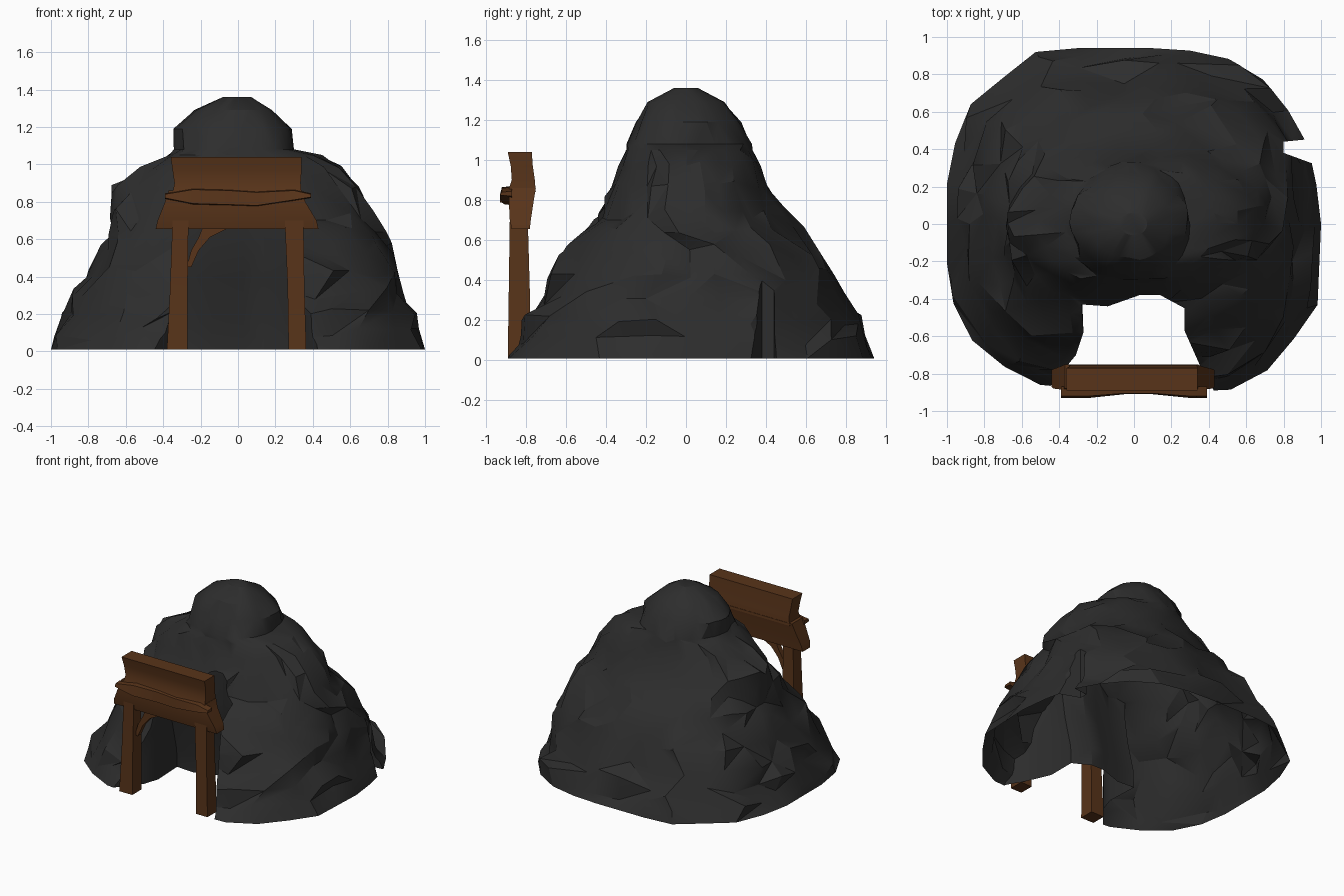
import bpy, bmesh, math, random

if "Cube" in bpy.data.objects:
    bpy.data.objects.remove(bpy.data.objects["Cube"])

random.seed(11)


def material(name, rgb):
    m = bpy.data.materials.new(name)
    m.diffuse_color = (*rgb, 1)
    m.use_nodes = True
    m.node_tree.nodes["Principled BSDF"].inputs["Base Color"].default_value = m.diffuse_color
    return m


ROCK = material("dark rock", (0.026, 0.026, 0.026))
WOOD = material("brown wood", (0.098, 0.034, 0.010))


def loft(name, rings, mat, triangles=False):
    """Closed solid skinned through equal-length rings of points."""
    bm = bmesh.new()
    loops = [[bm.verts.new(p) for p in ring] for ring in rings]
    n = len(loops[0])
    for a, b in zip(loops, loops[1:]):
        for i in range(n):
            j = (i + 1) % n
            quad = [a[i], a[j], b[j], b[i]]
            if triangles:
                k = random.randint(0, 1)
                q = quad[k:] + quad[:k]
                bm.faces.new((q[0], q[1], q[2]))
                bm.faces.new((q[0], q[2], q[3]))
            else:
                bm.faces.new(quad)
    bm.faces.new(loops[0][::-1])
    bm.faces.new(loops[-1])
    bmesh.ops.recalc_face_normals(bm, faces=bm.faces)
    me = bpy.data.meshes.new(name)
    bm.to_mesh(me)
    bm.free()
    me.materials.append(mat)
    ob = bpy.data.objects.new(name, me)
    bpy.context.collection.objects.link(ob)
    return ob


def timber(name, levels):
    """Roughly hewn beam from levels of (z, x0, x1, y0, y1)."""
    return loft(name, [[(a, c, z), (b, c, z), (b, d, z), (a, d, z)]
                       for z, a, b, c, d in levels], WOOD)


def smooth(ob, angle):
    bpy.ops.object.select_all(action='DESELECT')
    ob.select_set(True)
    bpy.context.view_layer.objects.active = ob
    bpy.ops.object.shade_smooth_by_angle(angle=math.radians(angle))


def cut(ob, cutter):
    mod = ob.modifiers.new("cut", 'BOOLEAN')
    mod.operation, mod.solver, mod.object = 'DIFFERENCE', 'EXACT', cutter
    deps = bpy.context.evaluated_depsgraph_get()
    me = bpy.data.meshes.new_from_object(ob.evaluated_get(deps))
    ob.modifiers.clear()
    ob.data = me
    bpy.data.objects.remove(cutter)


# Footprint of the mound, counter-clockwise from the right
foot = [(1, 0), (0.97, 0.25), (0.92, 0.46), (0.73, 0.74), (0.46, 0.90),
        (0.18, 0.93), (-0.50, 0.93), (-0.87, 0.64), (-1, 0.32), (-1, -0.36),
        (-0.83, -0.70), (-0.50, -0.87), (0, -0.92), (0.63, -0.89), (0.98, -0.47)]


def foot_radius(t):
    """Distance from the centre to the footprint in direction t."""
    c, s = math.cos(t), math.sin(t)
    for (ax, ay), (bx, by) in zip(foot, foot[1:] + foot[:1]):
        ex, ey = bx - ax, by - ay
        det = c * ey - s * ex
        if abs(det) > 1e-9:
            r, u = (ax * ey - ay * ex) / det, (ax * s - ay * c) / det
            if r > 0 and -1e-6 <= u <= 1 + 1e-6:
                return r


# Rock mound: (height, left, right, front, back, squareness, footprint share)
profile = [
    (0.01, 1.00, 1.00, 0.91, 0.93, 2.7, 1.0),
    (0.09, 0.97, 0.98, 0.88, 0.91, 2.6, 1.0),
    (0.20, 0.93, 0.95, 0.83, 0.85, 2.5, 0.9),
    (0.31, 0.87, 0.91, 0.77, 0.79, 2.4, 0.8),
    (0.43, 0.80, 0.87, 0.70, 0.72, 2.3, 0.7),
    (0.55, 0.73, 0.82, 0.64, 0.67, 2.2, 0.5),
    (0.64, 0.71, 0.78, 0.53, 0.59, 2.1, 0.2),
    (0.73, 0.70, 0.74, 0.46, 0.49, 2.0, 0),
    (0.86, 0.67, 0.68, 0.38, 0.42, 2.0, 0),
    (0.98, 0.53, 0.55, 0.34, 0.37, 2.0, 0),
    (1.05, 0.38, 0.44, 0.31, 0.34, 2.1, 0),
    (1.08, 0.34, 0.30, 0.30, 0.33, 2.3, 0),
    (1.19, 0.34, 0.29, 0.25, 0.27, 2.2, 0),
    (1.29, 0.24, 0.19, 0.19, 0.19, 2.1, 0),
    (1.36, 0.08, 0.07, 0.06, 0.06, 2.0, 0),
]
SIDES = 30
rings = []
for k, (z, left, right, front, back, e, share) in enumerate(profile):
    ring = []
    for i in range(SIDES):
        inner = 0 < k < len(profile) - 1
        t = 2 * math.pi * (i + (random.uniform(-0.35, 0.35) if inner else 0)) / SIDES
        c, s = math.cos(t), math.sin(t)
        r = (abs(c) ** e + abs(s) ** e) ** (-1 / e)
        x = c * r * (right if c > 0 else left)
        y = s * r * (back if s > 0 else front)
        f = foot_radius(t)
        x += share * (c * f * (right if c > 0 else left) - x)
        y += share * (s * f * (back if s > 0 else front) / 0.92 - y)
        g = 1 + (random.uniform(-0.06, 0.025) if inner else 0)
        dz = random.uniform(-0.035, 0.035) if 0 < k < 10 else 0
        ring.append((x * g, y * g, z + dz))
    rings.append(ring)
mound = loft("rock_mound", rings, ROCK, True)

# Open entrance channel in the front, its rear wall leaning forward
channel = [(-0.28, -0.43), (-0.14, -0.44), (0.03, -0.38), (0.14, -0.38),
           (0.27, -0.45), (0.27, -0.57), (0.35, -0.75), (0.42, -0.87),
           (0.48, -1.1), (-0.50, -1.1), (-0.45, -0.87), (-0.31, -0.70),
           (-0.27, -0.58)]
cut(mound, loft("entrance_cutter", [
    [(x, y + (d if y > -0.5 else 0), z) for x, y in channel]
    for z, d in ((-0.1, 0.10), (0.15, 0.09), (0.4, 0.03), (0.6, 0), (1.0, 0))], ROCK))

# Cleft in the right flank
cleft = [(0.80, 0.38), (1.1, 0.27), (1.1, 0.47), (0.80, 0.44)]
cut(mound, loft("cleft_cutter", [[(x, y, z) for x, y in cleft]
                                 for z in (-0.1, 0.9)], ROCK))

# Leave the mound as an open shell underneath
bm = bmesh.new()
bm.from_mesh(mound.data)
bmesh.ops.delete(bm, geom=[f for f in bm.faces
                           if all(v.co.z < 0.012 for v in f.verts)],
                 context='FACES')
bm.to_mesh(mound.data)
bm.free()
smooth(mound, 28)

# Wooden entrance frame
parts = [
    timber("left_post", [(0.01, -0.38, -0.27, -0.89, -0.78),
                         (0.30, -0.365, -0.27, -0.885, -0.78),
                         (0.70, -0.35, -0.265, -0.88, -0.79)]),
    timber("right_post", [(0.01, 0.27, 0.365, -0.89, -0.78),
                          (0.35, 0.265, 0.355, -0.885, -0.78),
                          (0.70, 0.25, 0.35, -0.88, -0.79)]),
    timber("lower_lintel", [(0.655, -0.44, 0.43, -0.87, -0.78),
                            (0.70, -0.43, 0.42, -0.88, -0.775),
                            (0.80, -0.39, 0.36, -0.885, -0.76),
                            (0.86, -0.37, 0.34, -0.88, -0.75)]),
    timber("upper_lintel", [(0.84, -0.35, 0.34, -0.89, -0.75),
                            (0.90, -0.34, 0.335, -0.87, -0.755),
                            (0.97, -0.35, 0.34, -0.875, -0.765),
                            (1.04, -0.36, 0.34, -0.89, -0.77)]),
    timber("corner_brace", [(0.45, -0.275, -0.25, -0.85, -0.81),
                            (0.54, -0.25, -0.21, -0.85, -0.81),
                            (0.61, -0.21, -0.15, -0.85, -0.81),
                            (0.66, -0.19, -0.05, -0.85, -0.81)]),
]

# Splintered plank nailed across the front, lofted along x
plank = [(-0.39, 0.82, 0.84), (-0.24, 0.79, 0.865), (-0.05, 0.785, 0.86),
         (0.10, 0.78, 0.85), (0.30, 0.81, 0.86), (0.39, 0.825, 0.84)]
parts.append(loft("cross_plank", [
    [(x, -0.93 + 0.02 * (abs(x) < 0.2), a), (x, -0.87, a - 0.005),
     (x, -0.87, b + 0.005), (x, -0.92 + 0.015 * (abs(x) < 0.2), b)]
    for x, a, b in plank], WOOD))
for p in parts:
    smooth(p, 60)
